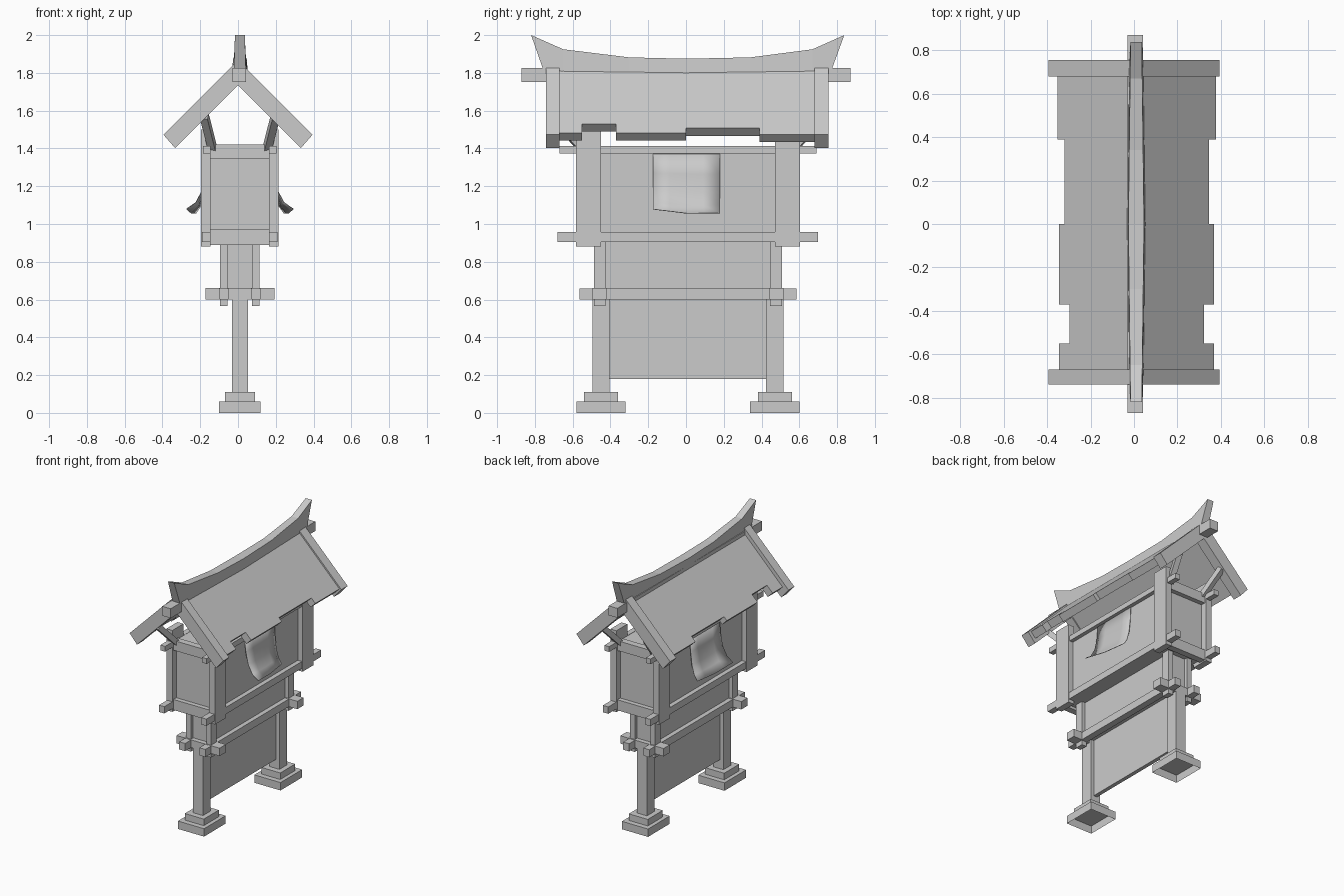
import bpy, bmesh, math
from mathutils import Vector

cube = bpy.data.objects.get("Cube")
if cube:
    bpy.data.objects.remove(cube, do_unlink=True)

grey = bpy.data.materials.new("plain_grey")
grey.use_nodes = True
tone = (0.6, 0.6, 0.6, 1)
grey.diffuse_color = tone
grey.node_tree.nodes["Principled BSDF"].inputs["Base Color"].default_value = tone

C = 0.01          # the frame's centre in x and y
BOTH = (-1, 1)


def finish(name, bm, recalc=True):
    if recalc:
        bmesh.ops.recalc_face_normals(bm, faces=bm.faces[:])
    mesh = bpy.data.meshes.new(name)
    bm.to_mesh(mesh)
    bm.free()
    mesh.materials.append(grey)
    ob = bpy.data.objects.new(name, mesh)
    bpy.context.collection.objects.link(ob)
    return ob


def box(name, x, y, z, open_bottom=False):
    """Box from (low, high) ranges."""
    bm = bmesh.new()
    bmesh.ops.create_cube(bm, size=1)
    for v in bm.verts:
        v.co = [r[0] if c < 0 else r[1] for r, c in zip((x, y, z), v.co)]
    if open_bottom:
        low = [f for f in bm.faces if f.normal.z < -0.9]
        bmesh.ops.delete(bm, geom=low, context='FACES_ONLY')
    return finish(name, bm, not open_bottom)


def span(side, r):
    """Mirror a range about the centre; side 0 makes it symmetric."""
    if side == 0:
        return (C - r, C + r)
    return tuple(sorted((C + side * r[0], C + side * r[1])))


def corners(name, x, y, z):
    for sx in BOTH:
        for sy in BOTH:
            box(name, span(sx, x), span(sy, y), z)


def long_rails(name, x, length, z):
    for sx in BOTH:
        box(name, span(sx, x), span(0, length), z)


def cross_rails(name, width, y, z):
    for sy in BOTH:
        box(name, span(0, width), span(sy, y), z)


def chevron(name, cx, y0, y1, eave, top, thick, cut):
    """Inverted V roof section with square-cut eaves."""
    half = [(eave, top - eave), (eave - cut, top - eave - thick + cut)]
    outline = [(0, top), half[0], half[1], (0, top - thick)]
    outline += [(-x, z) for x, z in reversed(half)]
    bm = bmesh.new()
    front = [bm.verts.new((cx + x, y0, z)) for x, z in outline]
    back = [bm.verts.new((cx + x, y1, z)) for x, z in outline]
    n = len(outline)
    for i in range(n):
        j = (i + 1) % n
        bm.faces.new((front[i], front[j], back[j], back[i]))
    for ring in (front, back):
        bm.faces.new(ring[:4])
        bm.faces.new([ring[0], ring[3], ring[4], ring[5]])
    return finish(name, bm)


# Stepped feet, main posts and lower panel
for sy in BOTH:
    mid = C + sy * 0.46
    box("foot_lower", span(0, 0.11), (mid - 0.13, mid + 0.13), (0, 0.06), True)
    box("foot_upper", span(0, 0.08), (mid - 0.09, mid + 0.09), (0.06, 0.11), True)
    box("main_post", span(0, 0.042), (mid - 0.046, mid + 0.046), (0.11, 0.66))
box("lower_panel", span(0, 0.015), span(0, 0.43), (0.18, 0.63))

# Middle tier
box("middle_box", span(0, 0.075), span(0, 0.47), (0.62, 0.92))
corners("middle_post", (0.065, 0.105), (0.435, 0.498), (0.565, 0.92))
long_rails("middle_long_rail", (0.06, 0.11), 0.575, (0.60, 0.658))
cross_rails("middle_cross_rail", 0.182, (0.43, 0.505), (0.60, 0.66))

# Upper cabinet
box("cabinet_walls", span(0, 0.165), span(0, 0.545), (0.91, 1.41))
corners("cabinet_post", (0.155, 0.205), (0.46, 0.593), (0.88, 1.5))
long_rails("cabinet_bottom_rail", (0.155, 0.2), 0.69, (0.905, 0.957))
long_rails("cabinet_top_rail", (0.155, 0.195), 0.68, (1.372, 1.412))
cross_rails("cabinet_bottom_cross_rail", 0.19, (0.53, 0.58), (0.89, 0.97))
cross_rails("cabinet_top_cross_rail", 0.19, (0.53, 0.58), (1.345, 1.42))

# Curled notice sheet on each long wall
sheet = [(0.172, 1.37), (0.18, 1.27), (0.2, 1.18), (0.235, 1.115), (0.285, 1.08)]
for sx in BOTH:
    bm = bmesh.new()
    rows = []
    for i, (x, z) in enumerate(sheet):
        t = i / 4
        row = []
        for s in (0, 0.25, 0.5, 0.75, 1):
            out = x - 0.05 * s * t * t
            row.append(bm.verts.new((C + sx * out, -0.175 + 0.355 * s,
                                     z - 0.022 * t * min(1, 2 * s))))
        rows.append(row)
    for a, b in zip(rows, rows[1:]):
        for k in range(4):
            quad = (a[k], b[k], b[k + 1], a[k + 1])
            bm.faces.new(quad if sx > 0 else quad[::-1])
    for f in bm.faces:
        f.smooth = True
    ob = finish("notice_sheet", bm, False)
    solid = ob.modifiers.new("thickness", 'SOLIDIFY')
    solid.thickness = 0.004

# Diagonal braces under the gables
for sx in BOTH:
    for sy in BOTH:
        a = Vector((C + sx * 0.145, C + sy * 0.56, 1.40))
        b = Vector((C + sx * 0.188, C + sy * 0.72, 1.57))
        ob = box("gable_brace", (-0.02, 0.02), (-0.02, 0.02),
                 (0, (b - a).length))
        ob.location = a
        ob.rotation_euler = (b - a).to_track_quat('Z', 'Y').to_euler()

# Roof with a worn, stepped eave
steps = [(-0.67, -0.55, 0.357), (-0.55, -0.37, 0.31), (-0.37, 0, 0.357),
         (0, 0.39, 0.333), (0.39, 0.68, 0.366)]
for y0, y1, eave in steps:
    chevron("roof_section", 0.0125, y0, y1, eave, 1.84, 0.08, 0.04)
for y0, y1 in ((-0.74, -0.67), (0.68, 0.755)):
    chevron("bargeboard", 0, y0, y1, 0.395, 1.868, 0.133, 0.062)

# Ridge pole and swept crest
box("ridge_pole", (-0.03, 0.042), (-0.87, 0.87), (1.753, 1.825))
crest = [(-0.82, 2.0), (-0.65, 1.925), (-0.3, 1.882), (0, 1.875),
         (0.34, 1.882), (0.67, 1.925), (0.838, 2.0)]
bm = bmesh.new()
loops = []
for y, z in crest:
    low_y = max(-0.75, min(0.765, y))
    wide = 0.042 - 0.012 * abs(y)
    loops.append([bm.verts.new(p) for p in (
        (C - wide, low_y, 1.80), (C - wide + 0.006, y, z),
        (C + wide - 0.006, y, z), (C + wide, low_y, 1.80))])
for a, b in zip(loops, loops[1:]):
    for k in range(4):
        m = (k + 1) % 4
        bm.faces.new((a[k], a[m], b[m], b[k]))
bm.faces.new(loops[0])
bm.faces.new(loops[-1])
finish("ridge_crest", bm)
